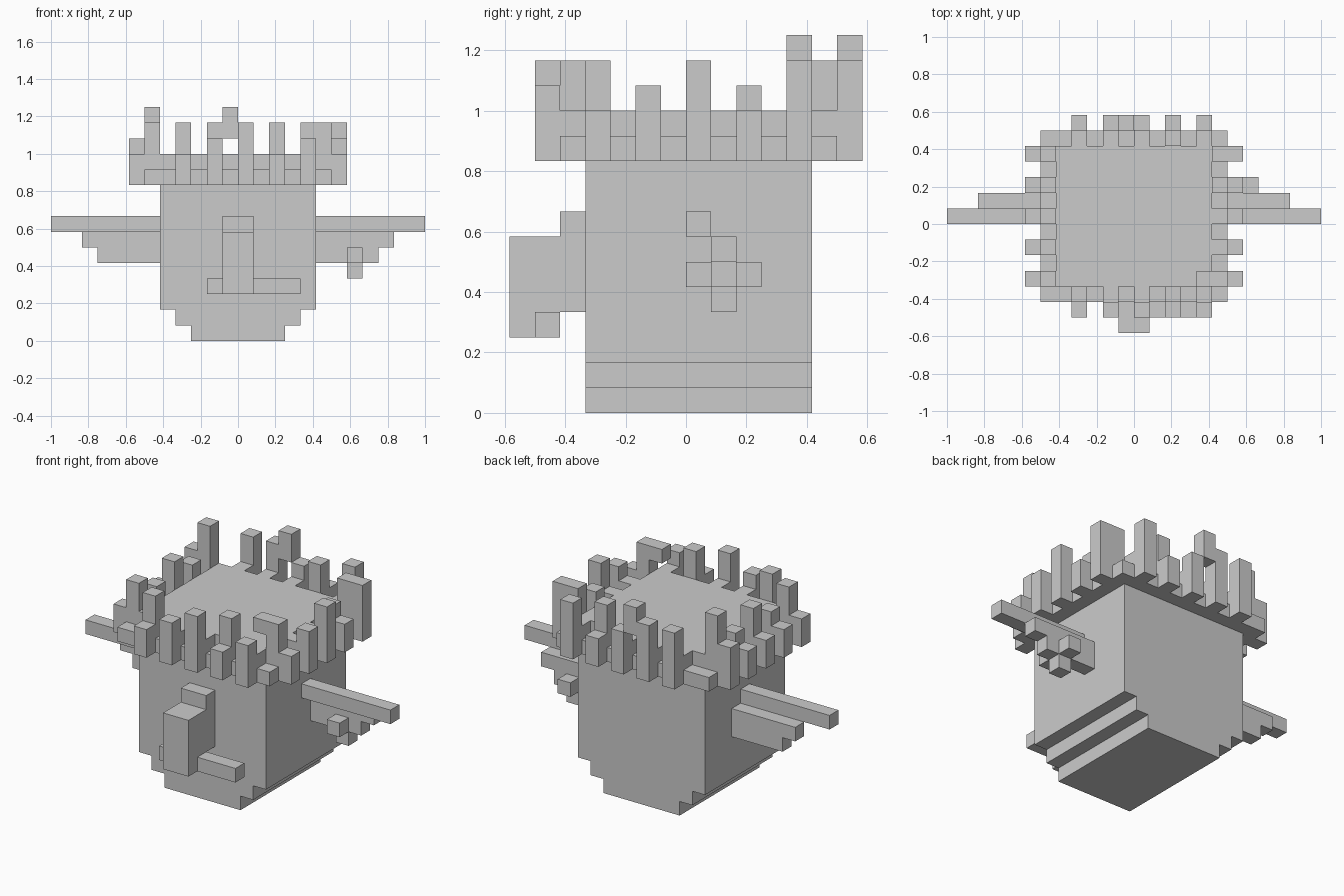
import bpy, bmesh

if "Cube" in bpy.data.objects:
    bpy.data.objects.remove(bpy.data.objects["Cube"])

U = 1 / 12  # size of one block


def blocks(name, boxes):
    """One object made of cuboids given as (x0, x1, y0, y1, z0, z1) in blocks."""
    bm = bmesh.new()
    for x0, x1, y0, y1, z0, z1 in boxes:
        for v in bmesh.ops.create_cube(bm, size=1)["verts"]:
            v.co.x = (x0 + (v.co.x + .5) * (x1 - x0)) * U
            v.co.y = (y0 + (v.co.y + .5) * (y1 - y0)) * U
            v.co.z = (z0 + (v.co.z + .5) * (z1 - z0)) * U
    me = bpy.data.meshes.new(name)
    bm.to_mesh(me)
    bm.free()
    ob = bpy.data.objects.new(name, me)
    bpy.context.collection.objects.link(ob)
    return ob


# Head with stepped jaw
blocks("head", [(-5, 5, -4, 5, 2, 12)])
blocks("jaw", [(-4, 4, -4, 5, 1, 2), (-3, 3, -4, 5, 0, 1)])

# Nose and mouth bar
blocks("nose", [(-1, 1, -5, -4, 4, 8), (-1, 1, -7, -5, 3, 7)])
blocks("mouth", [(-2, -1, -6, -5, 3, 4), (1, 4, -6, -5, 3, 4)])

# Ears, mirrored
for side, s in (("left", -1), ("right", 1)):
    boxes = [(5, 12, 0, 1, 7, 8), (5, 10, 1, 2, 6, 7), (5, 9, 1, 2, 5, 6)]
    if s < 0:
        boxes = [(-b, -a, *r) for a, b, *r in boxes]
    blocks(side + "_ear", boxes)

# Earring looping round the right ear
blocks("earring", [(7, 8, 0, 1, 5, 6), (7, 8, 2, 3, 5, 6), (7, 8, 1, 2, 4, 5)])

# Hair band round the top of the head
blocks("hair_band", [(-6, 6, -5, -4, 10, 11), (-6, 6, 5, 6, 10, 11),
                     (-6, -5, -4, 5, 10, 11), (5, 6, -4, 5, 10, 11)])

# Hair tufts: position along the side -> (inner height, outer height)
front = {-4: (14, 12), -2: (12, 13), 0: (12, 14), 2: (14, 12), 4: (12, 13)}
back = {-4: (12, 14), -2: (12, 14), 0: (12, 13), 2: (14, 12), 4: (12, 14)}
left = {-4: (14, 12), -2: (13, 12), 0: (14, 12), 2: (13, 12), 4: (15, 13)}
right = {-4: (14, 12), -2: (12, 13), 0: (12, 14), 2: (13, 12), 4: (14, 14)}

blocks("front_tufts", [b for x, (i, o) in front.items() for b in
                       ((x, x + 1, -5, -4, 10, i), (x, x + 1, -6, -5, 10, o))])
blocks("back_tufts", [b for x, (i, o) in back.items() for b in
                      ((x, x + 1, 5, 6, 10, i), (x, x + 1, 6, 7, 10, o))])
blocks("left_tufts", [b for y, (i, o) in left.items() for b in
                      ((-6, -5, y, y + 1, 10, i), (-7, -6, y, y + 1, 10, o))])
blocks("right_tufts", [b for y, (i, o) in right.items() for b in
                       ((5, 6, y, y + 1, 10, i), (6, 7, y, y + 1, 10, o))])

# Curled lock ends
blocks("lock_ends", [(-1, 0, 6, 7, 13, 15), (4, 5, -4, -3, 13, 14)])
